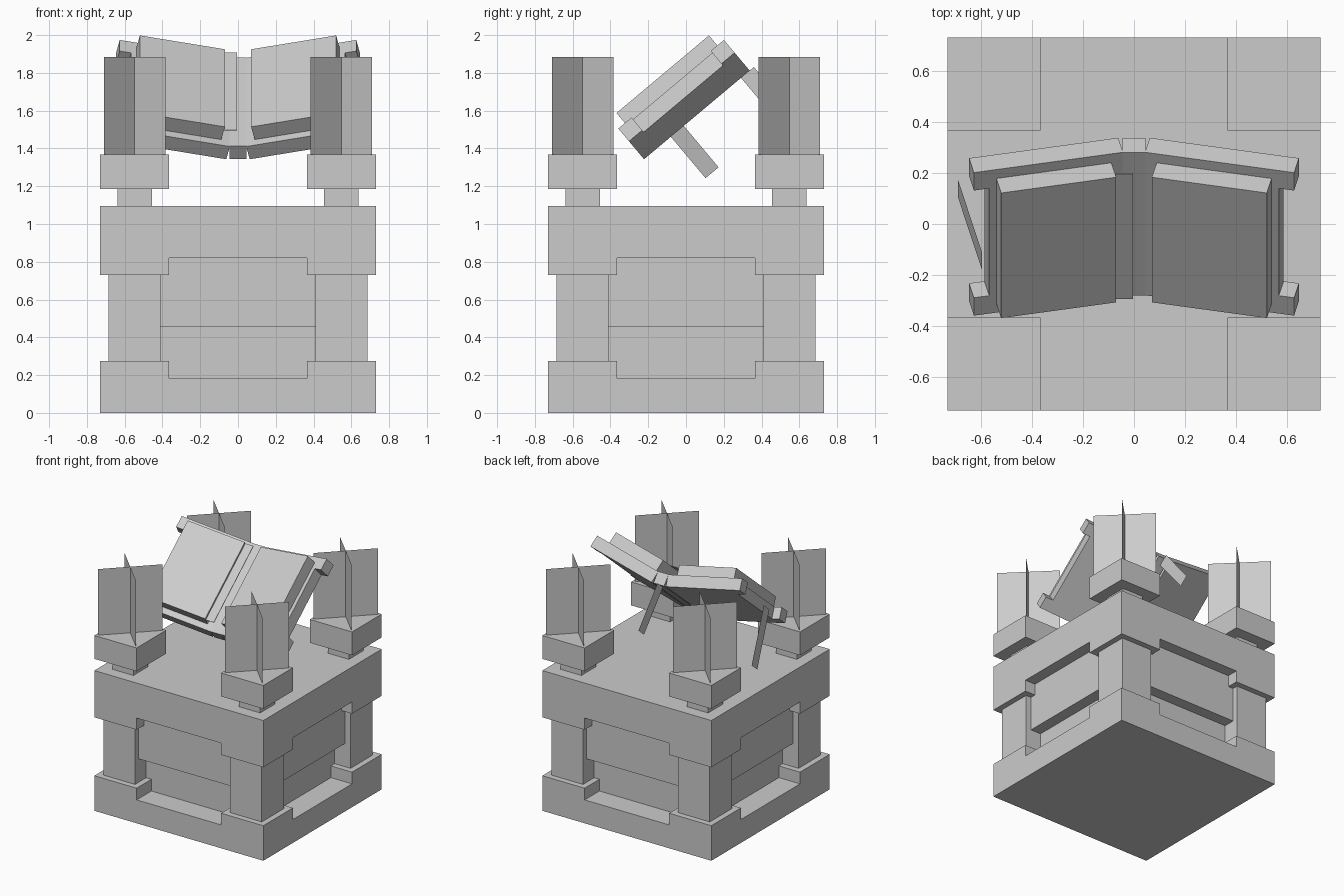
import bpy, bmesh
from math import radians
from mathutils import Matrix, Vector

cube = bpy.data.objects.get("Cube")
if cube:
    bpy.data.objects.remove(cube)

U = 1.46 / 16          # grid unit of the design

stone = bpy.data.materials.new("light_grey")
stone.use_nodes = True
GREY = (0.6, 0.6, 0.6, 1)
stone.diffuse_color = GREY
stone.node_tree.nodes["Principled BSDF"].inputs["Base Color"].default_value = GREY


def finish(name, bm, matrix=None):
    bmesh.ops.recalc_face_normals(bm, faces=bm.faces)
    mesh = bpy.data.meshes.new(name)
    bm.to_mesh(mesh)
    bm.free()
    mesh.materials.append(stone)
    ob = bpy.data.objects.new(name, mesh)
    if matrix:
        ob.matrix_world = matrix
    bpy.context.collection.objects.link(ob)
    return ob


def add_box(bm, lo, hi):
    lo, hi = Vector(lo), Vector(hi)
    size = Matrix.Diagonal((*(hi - lo), 1))
    bmesh.ops.create_cube(bm, size=1, matrix=Matrix.Translation((lo + hi) / 2) @ size)


def box(name, lo, hi, matrix=None):
    bm = bmesh.new()
    add_box(bm, lo, hi)
    return finish(name, bm, matrix)


def prism(name, plan, z0, z1, matrix=None):
    bm = bmesh.new()
    face = bm.faces.new([bm.verts.new((x, y, z0)) for x, y in plan])
    ext = bmesh.ops.extrude_face_region(bm, geom=[face])["geom"]
    for v in ext:
        if isinstance(v, bmesh.types.BMVert):
            v.co.z = z1
    return finish(name, bm, matrix)


def sheet(name, corners, matrix=None):
    bm = bmesh.new()
    bm.faces.new([bm.verts.new(c) for c in corners])
    return finish(name, bm, matrix)


def plus_plan(a, b):
    """Cross-shaped outline: arms reach b and are 2a wide."""
    plan = []
    for k in range(4):
        turn = Matrix.Rotation(radians(90 * k), 2)
        plan += [tuple(turn @ Vector(p)) for p in ((b, -a), (b, a), (a, a))]
    return plan


def notched_slab(name, z0, z1, n0, n1, depth):
    """Square slab with a wide notch cut in the middle of each side."""
    slab = box(name, (-8 * U, -8 * U, z0), (8 * U, 8 * U, z1))
    bm = bmesh.new()
    for s in (-1, 1):
        a, b = sorted((s * depth, s * 9 * U))
        add_box(bm, (-4 * U, a, n0), (4 * U, b, n1))
        add_box(bm, (a, -4 * U, n0), (b, 4 * U, n1))
    cutter = finish(name + "_cutter", bm)
    cutter.hide_render = True
    mod = slab.modifiers.new("notches", 'BOOLEAN')
    mod.operation, mod.solver, mod.object = 'DIFFERENCE', 'EXACT', cutter
    bpy.context.view_layer.objects.active = slab
    bpy.ops.object.modifier_apply(modifier=mod.name)
    bpy.data.objects.remove(cutter)


# Pedestal: two slabs with a panelled core between them
notched_slab("base_slab", 0, 3 * U, 2 * U, 4 * U, 6 * U)
notched_slab("top_slab", 8 * U, 12 * U, 7 * U, 9 * U, 7 * U)
prism("lower_core", plus_plan(4.5 * U, 6 * U), 2 * U, 5 * U)
prism("upper_core", plus_plan(4.5 * U, 7 * U), 5 * U, 9 * U)

# Corner pillars, posts and crossed upright sheets
for sx, ex in ((-1, "right"), (1, "left")):
    for sy, ey in ((-1, "front"), (1, "back")):
        def corner(part, a, b, z0, z1):
            xs, ys = sorted((sx * a, sx * b)), sorted((sy * a, sy * b))
            box(f"{ey}_{ex}_{part}", (xs[0], ys[0], z0), (xs[1], ys[1], z1))
        corner("pillar", 4.5 * U, 7.5 * U, 3 * U, 8 * U)
        corner("post_foot", 5 * U, 7 * U, 12 * U, 13 * U)
        corner("post_block", 4 * U, 8 * U, 13 * U, 15 * U)
        cx, cy, h = sx * 6 * U, sy * 6 * U, 0.163
        for d, tag in ((1, "a"), (-1, "b")):
            sheet(f"{ey}_{ex}_flame_{tag}",
                  [(cx - h, cy - d * h, 15 * U), (cx + h, cy + d * h, 15 * U),
                   (cx + h, cy + d * h, 1.885), (cx - h, cy - d * h, 1.885)])

# Open book, tilted towards the front: local x across, y along the spine, z out of the page
book = Matrix.Translation((0, 0.0575, 1.5775)) @ Matrix.Rotation(radians(40), 4, 'X')
L, T = 4 * U, 0.09
box("book_spine", (-U / 2, -L, 0), (U / 2, L, T), book)

for s, side in ((-1, "right"), (1, "left")):
    wing = book @ Matrix.Translation((s * 0.062, 0, 0)) @ Matrix.Rotation(radians(-12 * s), 4, 'Y')
    # Cover outline with a recess between its two outer corner tabs
    end, inner, tab = 0.596, 0.535, L - U
    half = [(0, L), (end, L), (end, tab), (inner, tab)]
    outline = half + [(x, -y) for x, y in reversed(half)]
    prism(f"{side}_cover", [(s * x, y) for x, y in outline], 0, T, wing)
    xs = sorted((s * 0.046, s * 0.506))
    box(f"{side}_pages", (xs[0], -3.5 * U, T), (xs[1], 3.5 * U, 2 * T), wing)
    if s < 0:
        # Clasp strap hanging from the outer edge
        x = -0.553
        sheet("clasp_strap", [(x, -0.18, 0.04), (x, -0.09, 0.04),
                              (x, -0.09, -0.41), (x, -0.18, -0.41)], wing)

# Loose leaf in the gutter and ribbon behind the spine
box("loose_leaf", (-0.08, -3.5 * U, 0.16), (-0.004, 3.5 * U, 0.165), book)
sheet("ribbon", [(-0.005, 0.305, 0), (-0.005, 0.394, 0),
                 (-0.005, 0.394, -4 * U), (-0.005, 0.305, -4 * U)], book)
